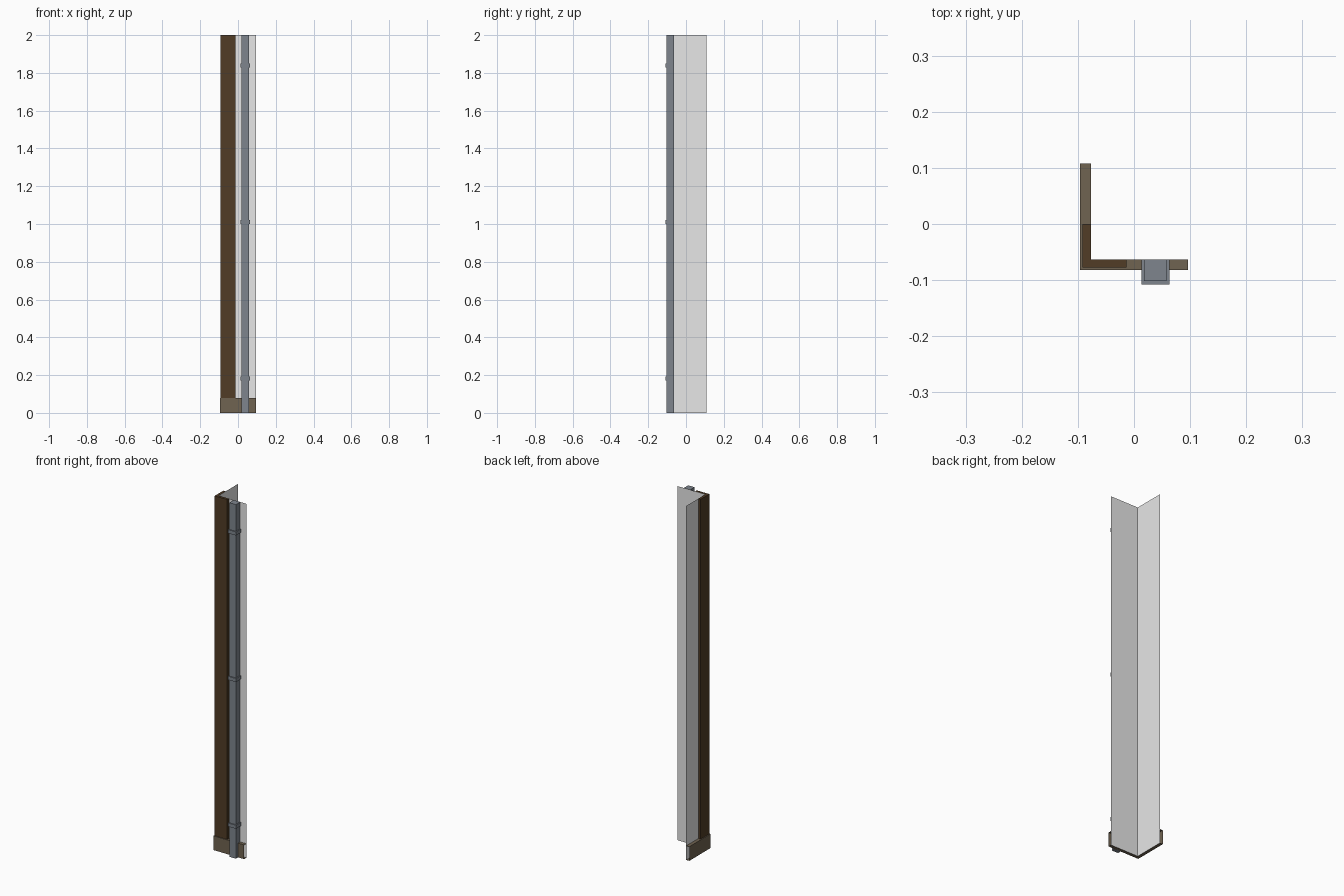
import bpy
import bmesh

cube = bpy.data.objects.get("Cube")
if cube:
    bpy.data.objects.remove(cube)


def material(name, rgb):
    mat = bpy.data.materials.new(name)
    mat.use_nodes = True
    mat.diffuse_color = (*rgb, 1)
    mat.node_tree.nodes["Principled BSDF"].inputs["Base Color"].default_value = (*rgb, 1)
    return mat


WALL = material("pale wall", (0.80, 0.80, 0.80))
TRIM = material("dark brown trim", (0.082, 0.045, 0.019))
PLINTH = material("taupe plinth", (0.16, 0.125, 0.082))
PIPE = material("slate grey pipe", (0.21, 0.235, 0.27))


def prism(name, outline, z0, z1, mat, sides, caps=True):
    """Raise an outline from z0 to z1, keeping only the listed side faces."""
    bm = bmesh.new()
    low = [bm.verts.new((x, y, z0)) for x, y in outline]
    high = [bm.verts.new((x, y, z1)) for x, y in outline]
    for i in sides:
        j = (i + 1) % len(outline)
        bm.faces.new((low[i], low[j], high[j], high[i]))
    if caps:
        bm.faces.new(high)
        bm.faces.new(low[::-1])
    mesh = bpy.data.meshes.new(name)
    bm.to_mesh(mesh)
    bm.free()
    mesh.materials.append(mat)
    obj = bpy.data.objects.new(name, mesh)
    bpy.context.collection.objects.link(obj)
    return obj


# Inner corner and far ends of the two wall sheets
CX, CY = -0.077, -0.063
END_X, END_Y = 0.096, 0.108
TOP = 2.0


def corner(depth, x_end, y_end):
    """L-shaped outline wrapped around the outside of the wall corner."""
    return [(CX, y_end), (CX - depth, y_end), (CX - depth, CY - depth),
            (x_end, CY - depth), (x_end, CY), (CX, CY)]


def channel(x0, x1, y):
    """Three-sided outline standing against the front wall."""
    return [(x0, CY), (x0, y), (x1, y), (x1, CY)]


# Thin wall sheets
prism("wall_sheets", [(CX, END_Y), (CX, CY), (END_X, CY)], 0, TOP, WALL,
      (0, 1), caps=False)

# Corner trim and the plinth, which is open at both ends
prism("corner_trim", corner(0.0145, -0.013, 0.0), 0.08, TOP, TRIM, range(4))
prism("plinth", corner(0.019, END_X, END_Y), 0, 0.08, PLINTH, (1, 2))

# Square downpipe with three brackets
prism("downpipe", channel(0.018, 0.058, -0.102), 0, TOP, PIPE, range(3))
for label, z in (("lower", 0.182), ("middle", 1.011), ("upper", 1.839)):
    prism(label + "_pipe_bracket", channel(0.013, 0.063, -0.108),
          z - 0.01, z + 0.01, PIPE, range(3))
